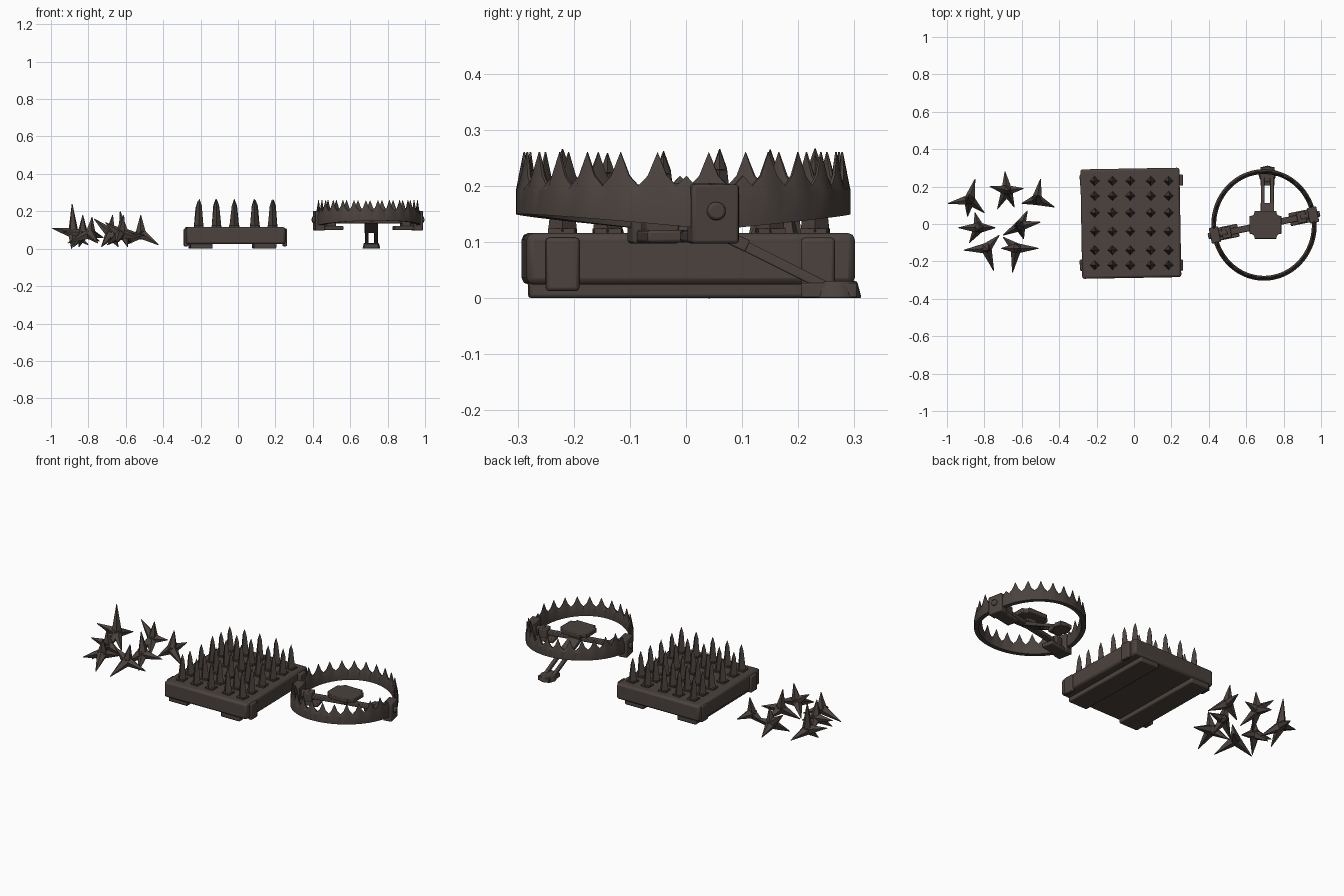
import bpy, bmesh, math, random
from mathutils import Vector, Matrix

if "Cube" in bpy.data.objects:
    bpy.data.objects.remove(bpy.data.objects["Cube"])

random.seed(4)
iron = bpy.data.materials.new("dark_iron")
iron.diffuse_color = (0.070, 0.055, 0.048, 1)
iron.use_nodes = True
iron.node_tree.nodes["Principled BSDF"].inputs["Base Color"].default_value = iron.diffuse_color


def finish(name, bm, bevel=0.0):
    bmesh.ops.recalc_face_normals(bm, faces=bm.faces)
    me = bpy.data.meshes.new(name)
    bm.to_mesh(me)
    bm.free()
    me.materials.append(iron)
    ob = bpy.data.objects.new(name, me)
    bpy.context.collection.objects.link(ob)
    if bevel:
        m = ob.modifiers.new("worn_edges", 'BEVEL')
        m.width = bevel
        m.segments = 2
    return ob


def add_box(bm, centre, size, rot=0.0):
    bmesh.ops.create_cube(bm, size=1, matrix=Matrix.Translation(centre)
                          @ Matrix.Rotation(rot, 4, 'Z') @ Matrix.Diagonal((*size, 1)))


def add_spike(bm, a, b, r1, r2, sides=5):
    a, b = Vector(a), Vector(b)
    d = b - a
    rot = d.to_track_quat('Z', 'Y').to_matrix().to_4x4()
    bmesh.ops.create_cone(bm, cap_ends=True, segments=sides, radius1=r1, radius2=r2,
                          depth=d.length, matrix=Matrix.Translation((a + b) / 2) @ rot)


def add_beam(bm, a, b, w, h):
    a, b = Vector(a), Vector(b)
    d = b - a
    rot = d.to_track_quat('X', 'Z').to_matrix().to_4x4()
    bmesh.ops.create_cube(bm, size=1, matrix=Matrix.Translation((a + b) / 2) @ rot
                          @ Matrix.Diagonal((d.length, w, h, 1)))


# Caltrops: centre, then spike tips
caltrops = [
    [(-.88, .13), (-.85, .24, .05), (-.995, .11, .11), (-.80, .06, .02), (-.89, .04, .0), (-.887, .14, .24)],
    [(-.68, .18), (-.69, .28, .04), (-.77, .20, .16), (-.59, .19, .09), (-.73, .08, .01), (-.64, .09, .01), (-.67, .18, .18)],
    [(-.52, .13), (-.50, .24, .08), (-.60, .11, .02), (-.425, .09, .02), (-.52, .15, .18)],
    [(-.83, -.02), (-.85, .06, .01), (-.94, -.02, .09), (-.74, -.02, .04), (-.88, -.10, .01), (-.83, -.03, .18)],
    [(-.61, -.01), (-.57, .07, .03), (-.70, -.06, .02), (-.50, .01, .07), (-.59, -.08, .01), (-.63, .0, .20)],
    [(-.79, -.13), (-.72, -.06, .06), (-.91, -.14, .03), (-.75, -.25, .03), (-.78, -.14, .17)],
    [(-.63, -.13), (-.70, -.07, .02), (-.51, -.13, .05), (-.65, -.26, .03), (-.71, -.13, .14), (-.61, -.13, .18)],
]
for i, (c, *tips) in enumerate(caltrops):
    bm = bmesh.new()
    c = Vector((*c, .08))
    bmesh.ops.create_icosphere(bm, subdivisions=1, radius=.03, matrix=Matrix.Translation(c))
    for t in tips:
        add_spike(bm, c, t, .03, .002)
    finish(f"caltrop_{i + 1}", bm)

# Spike board: slab, runners underneath, side brackets
tilt = math.radians(1)
bm = bmesh.new()
add_box(bm, (-.017, .004, .07), (.53, .585, .092), tilt)
finish("board_slab", bm, .012)
bm = bmesh.new()
for x in (-.2, .14):
    add_box(bm, (x, .004, .02), (.12, .57, .04), tilt)
finish("board_runners", bm, .006)
bm = bmesh.new()
for x in (-.278, .25):
    for y in (.235, -.22):
        add_box(bm, (x, y, .06), (.024, .06, .095), tilt)
finish("board_brackets", bm, .006)

# Board spikes: square foot, tapered shaft, point
bm = bmesh.new()
for x in (-.21, -.115, -.02, .09, .185):
    for y in (.23, .15, .06, -.04, -.14, -.22):
        top = .245 + random.uniform(-.008, .008)
        lean = random.uniform(-.005, .005)
        add_box(bm, (x, y, .118), (.048, .048, .012), random.uniform(-.15, .15))
        add_spike(bm, (x, y, .118), (x + lean, y, top - .02), .026, .013, 4)
        add_spike(bm, (x + lean, y, top - .02), (x + lean, y, top + .014), .013, .001, 4)
finish("board_spikes", bm)

# Trap jaws: two toothed half rings
CX, CY, HINGE = .695, -.005, math.radians(11.5)
TEETH = 13
for name, start in (("back_jaw", HINGE), ("front_jaw", HINGE + math.pi)):
    bm = bmesh.new()
    rows = []
    n = TEETH * 4
    for i in range(n + 1):
        a = start + math.pi * i / n
        lift = math.sin(math.pi * i / n)
        low = .122 + .028 * lift
        peak = (0, .018, .06, .018)[i % 4] if 2 < i < n - 2 else 0
        mid, top = .175 + .02 * lift, .2 + peak
        pts = []
        for r, z in ((0, low), (0, mid), (-.010 - peak * .05, top),
                     (-.016, top), (-.026, mid), (-.024, low)):
            pts.append(bm.verts.new((CX + (.282 + r) * math.cos(a),
                                     CY + (.298 + r) * math.sin(a), z)))
        rows.append(pts)
    for p, q in zip(rows, rows[1:]):
        for k in range(6):
            bm.faces.new((p[k], q[k], q[(k + 1) % 6], p[(k + 1) % 6]))
    bm.faces.new(rows[0])
    bm.faces.new(rows[-1])
    finish(name, bm)


def along(d, side=0.0):
    """Point on the hinge line of the trap."""
    return (CX + d * math.cos(HINGE) - side * math.sin(HINGE),
            CY + d * math.sin(HINGE) + side * math.cos(HINGE))


# Trap hinges: block, pin, lower plate on both sides
for name, s in (("left_hinge", -1), ("right_hinge", 1)):
    bm = bmesh.new()
    add_box(bm, (*along(s * .268), .15), (.05, .085, .105), HINGE)
    add_box(bm, (*along(s * .215), .11), (.15, .07, .022), HINGE)
    add_box(bm, (*along(s * .205), .14), (.05, .06, .06), HINGE)
    add_spike(bm, (*along(s * .2), .155), (*along(s * .305), .155), .02, .017, 10)
    finish(name, bm, .005)

# Trap cross bar and pressure plate
bm = bmesh.new()
add_beam(bm, (*along(-.25), .145), (*along(.25), .145), .035, .022)
finish("cross_bar", bm, .004)
bm = bmesh.new()
add_box(bm, (.703, -.005, .192), (.17, .148, .026))
bmesh.ops.bevel(bm, geom=[e for e in bm.edges
                          if abs(e.verts[0].co.z - e.verts[1].co.z) > .01],
                offset=.025, segments=3, affect='EDGES')
finish("pressure_plate", bm, .004)
bm = bmesh.new()
add_box(bm, (.703, -.005, .165), (.05, .05, .04))
finish("plate_post", bm)

# Forked leg running down to the rear foot
bm = bmesh.new()
for x in (.688, .738):
    add_beam(bm, (x, .09, .10), (x, .25, .02), .02, .018)
add_beam(bm, (.713, .0, .145), (.713, .11, .092), .072, .022)
add_box(bm, (.713, .255, .014), (.075, .10, .026))
add_spike(bm, (.713, .265, .0), (.713, .265, .03), .048, .04, 12)
finish("rear_leg", bm, .003)

# Smooth rounded parts, keep sharp edges
bpy.ops.object.select_all(action='SELECT')
bpy.context.view_layer.objects.active = bpy.context.scene.objects["rear_leg"]
bpy.ops.object.shade_smooth_by_angle(angle=math.radians(35))
